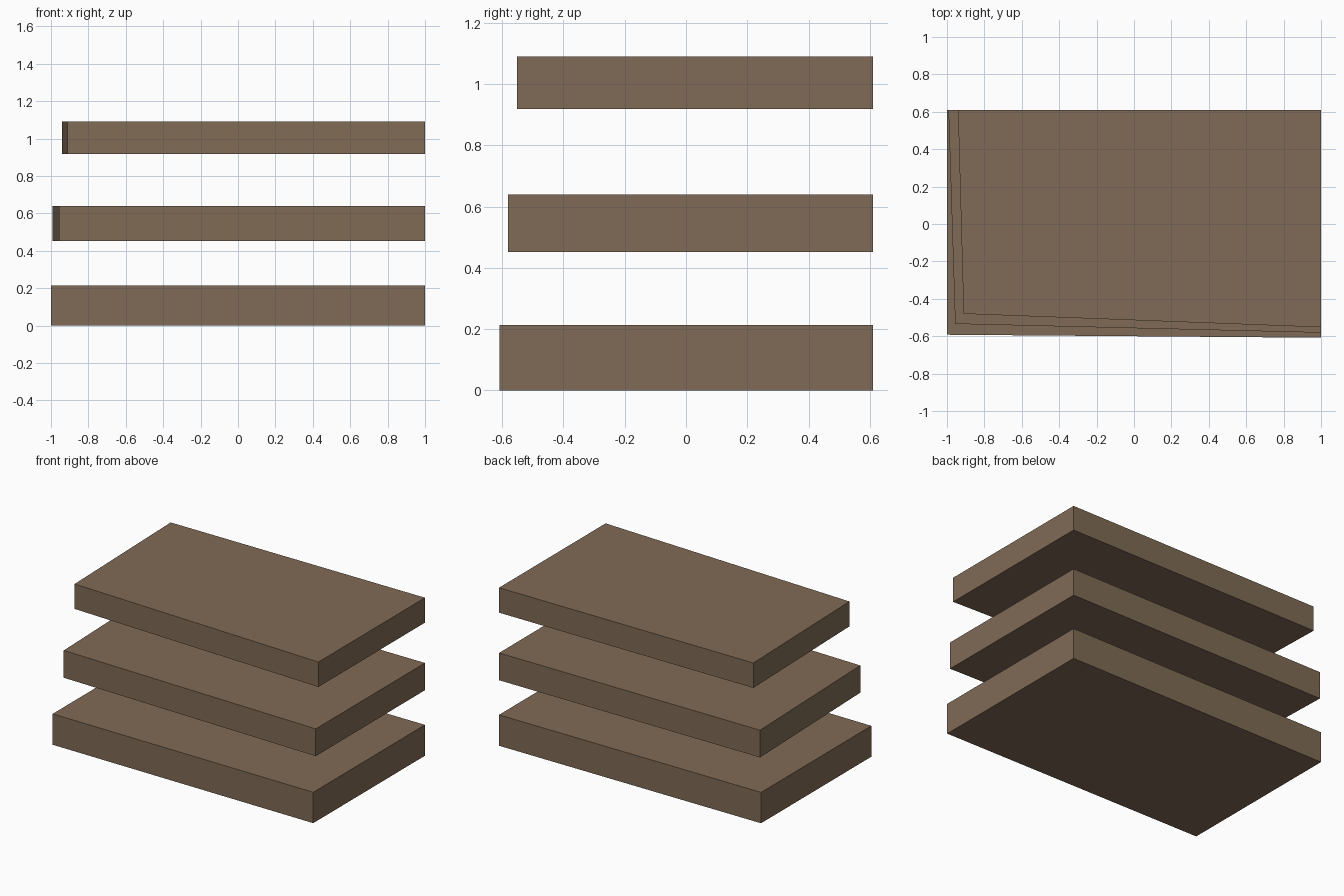
import bpy
import bmesh

cube = bpy.data.objects.get("Cube")
if cube:
    bpy.data.objects.remove(cube, do_unlink=True)

# One flat brown for every slab
brown = bpy.data.materials.new("warm_brown")
brown.use_nodes = True
colour = (0.216, 0.147, 0.093, 1)
brown.diffuse_color = colour
brown.node_tree.nodes["Principled BSDF"].inputs["Base Color"].default_value = colour

RIGHT, BACK = 1.0, 0.61  # the sides where all slabs are flush


def slab(name, z0, z1, back_x, corner, front_y):
    """Extrude a four-sided outline that tapers at its free corner."""
    outline = [(back_x, BACK), corner, (RIGHT, front_y), (RIGHT, BACK)]
    bm = bmesh.new()
    base = bm.faces.new([bm.verts.new((x, y, z0)) for x, y in outline])
    top = bmesh.ops.extrude_face_region(bm, geom=[base], use_keep_orig=True)
    verts = [v for v in top["geom"] if isinstance(v, bmesh.types.BMVert)]
    bmesh.ops.translate(bm, vec=(0, 0, z1 - z0), verts=verts)
    bmesh.ops.recalc_face_normals(bm, faces=bm.faces[:])
    mesh = bpy.data.meshes.new(name)
    bm.to_mesh(mesh)
    bm.free()
    mesh.materials.append(brown)
    obj = bpy.data.objects.new(name, mesh)
    bpy.context.collection.objects.link(obj)


# Three stacked floor slabs, each a little smaller than the one below
slab("bottom_slab", 0.0, 0.213, -1.0, (-1.0, -0.592), -0.608)
slab("middle_slab", 0.452, 0.64, -0.992, (-0.956, -0.534), -0.581)
slab("top_slab", 0.918, 1.09, -0.941, (-0.911, -0.48), -0.552)
